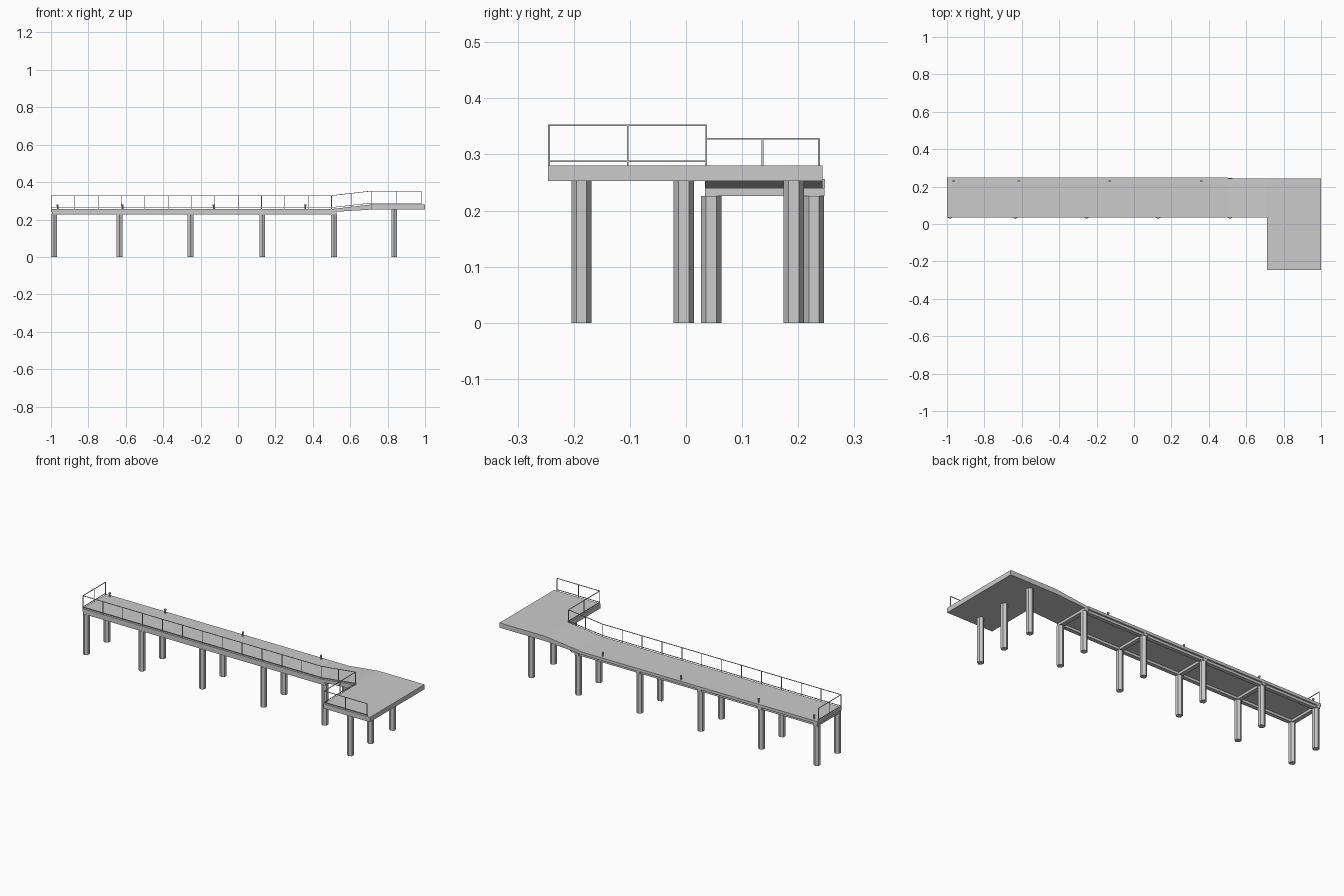
import bpy
import math
from mathutils import Vector

default = bpy.data.objects.get("Cube")
if default:
    bpy.data.objects.remove(default, do_unlink=True)

grey = bpy.data.materials.new("concrete_grey")
grey.use_nodes = True
colour = (0.6, 0.6, 0.6, 1)
grey.diffuse_color = colour
grey.node_tree.nodes["Principled BSDF"].inputs["Base Color"].default_value = colour


def add_mesh(name, verts, faces):
    mesh = bpy.data.meshes.new(name)
    mesh.from_pydata(verts, [], faces)
    mesh.materials.append(grey)
    obj = bpy.data.objects.new(name, mesh)
    bpy.context.collection.objects.link(obj)
    return obj


def box(name, x0, x1, y0, y1, z0, z1):
    return slab(name, [(x0, y0, y1, z0, z1), (x1, y0, y1, z0, z1)])


def slab(name, sections):
    """Join rectangular sections (x, y0, y1, z0, z1) along x."""
    verts, faces = [], []
    for x, y0, y1, z0, z1 in sections:
        verts += [(x, y0, z0), (x, y1, z0), (x, y1, z1), (x, y0, z1)]
    for s in range(len(sections) - 1):
        a, b = 4 * s, 4 * s + 4
        for i in range(4):
            j = (i + 1) % 4
            faces.append((a + i, a + j, b + j, b + i))
    last = len(verts) - 4
    faces += [(3, 2, 1, 0), tuple(range(last, last + 4))]
    return add_mesh(name, verts, faces)


def prism(name, x, y, profile, sides):
    """Turn a (radius, z) profile into a faceted upright column."""
    verts, faces = [], []
    for r, z in profile:
        for i in range(sides):
            a = math.pi / 2 + math.tau * i / sides
            verts.append((x + r * math.cos(a), y + r * math.sin(a), z))
    for s in range(len(profile) - 1):
        for i in range(sides):
            j = (i + 1) % sides
            a, b = s * sides, (s + 1) * sides
            faces.append((a + i, a + j, b + j, b + i))
    top = (len(profile) - 1) * sides
    faces += [tuple(reversed(range(sides))), tuple(range(top, top + sides))]
    return add_mesh(name, verts, faces)


def bar(name, start, end, width=0.003):
    """Thin square bar between two points."""
    p, q = Vector(start), Vector(end)
    d = (q - p).normalized()
    u = d.cross(Vector((1, 0, 0) if abs(d.z) > 0.9 else (0, 0, 1))).normalized() * width / 2
    v = d.cross(u)
    ring = (u + v, v - u, -u - v, u - v)
    verts = [c + o for c in (p, q) for o in ring]
    faces = [(i, (i + 1) % 4, (i + 1) % 4 + 4, i + 4) for i in range(4)]
    return add_mesh(name, verts, faces + [(3, 2, 1, 0), (4, 5, 6, 7)])


def railing(name, start, end, bays):
    """Posts with a top and a bottom rail along a line on the deck."""
    p, q = Vector(start), Vector(end)
    low, high = Vector((0, 0, 0.008)), Vector((0, 0, 0.072))
    bar(name + "_top_rail", p + high, q + high)
    bar(name + "_bottom_rail", p + low, q + low)
    for i in range(bays + 1):
        foot = p.lerp(q, i / bays)
        bar(name + "_post", foot, foot + high)


DECK, HIGH = 0.256, 0.28
Y0, Y1 = 0.034, 0.248

# Walkway, ramp and raised platform
box("walkway_deck", -1, 0.5, Y0, Y1, 0.24, DECK)
slab("ramp", [(0.5, Y0, 0.243, 0.24, DECK), (0.71, Y0, 0.243, 0.253, HIGH)])
box("platform_deck", 0.71, 1, -0.246, 0.243, 0.253, HIGH)

# Piles and the beam frame under the walkway
pile_rows = (0.045, 0.228)
for x in (-0.983, -0.634, -0.254, 0.13, 0.514):
    for y in pile_rows:
        prism("walkway_pile", x, y, [(0.018, 0), (0.018, 0.226)], 6)
    box("cross_beam", x - 0.012, x + 0.012, Y0, Y1 - 0.001, 0.226, 0.24)
for y in pile_rows:
    box("long_beam", -0.994, 0.525, y - 0.011, y + 0.011, 0.2262, 0.2402)

# Piles under the platform
for y in (-0.186, -0.004, 0.192):
    prism("platform_pile", 0.835, y, [(0.018, 0), (0.018, 0.254)], 6)

# Mooring bollards along the back edge
for x in (-0.965, -0.617, -0.13, 0.36):
    prism("bollard", x, 0.23, [(0.004, DECK), (0.004, 0.27), (0.006, 0.274), (0.006, 0.28)], 8)

# Railings
RAIL_Y = 0.036
railing("end_railing", (-0.998, RAIL_Y, DECK), (-0.998, 0.237, DECK), 2)
railing("walkway_railing", (-0.998, RAIL_Y, DECK), (0.5, RAIL_Y, DECK), 12)
railing("ramp_railing", (0.5, RAIL_Y, DECK), (0.712, RAIL_Y, HIGH), 2)
railing("platform_side_railing", (0.712, RAIL_Y, HIGH), (0.712, -0.244, HIGH), 2)
railing("platform_front_railing", (0.712, -0.244, HIGH), (0.98, -0.244, HIGH), 2)
